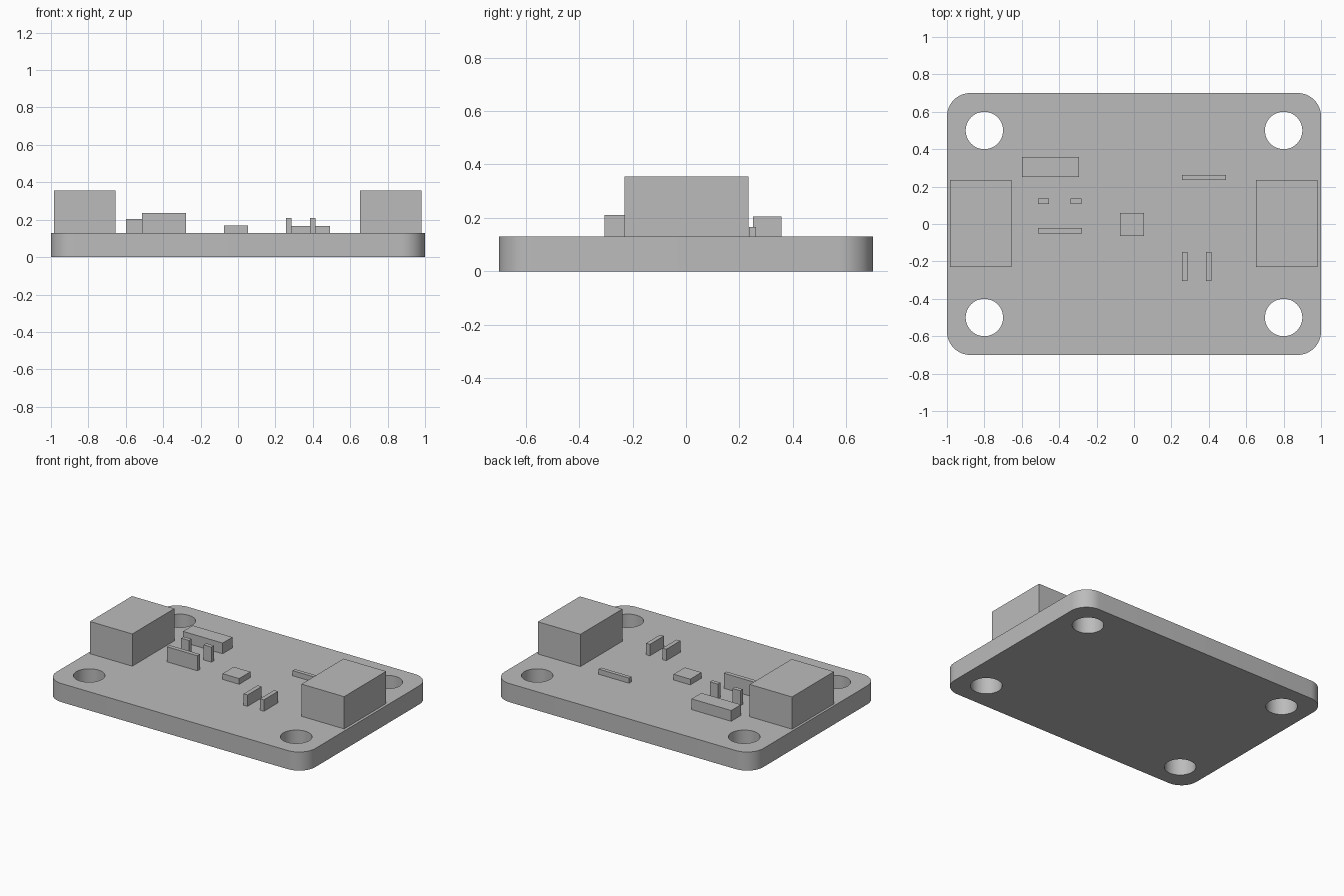
import bpy, bmesh
from math import cos, sin, pi

cube = bpy.data.objects.get("Cube")
if cube:
    bpy.data.objects.remove(cube, do_unlink=True)

# One plain grey for everything
grey = bpy.data.materials.new("light grey")
grey.use_nodes = True
colour = (0.5, 0.5, 0.5, 1)
grey.diffuse_color = colour
next(n for n in grey.node_tree.nodes if n.type == 'BSDF_PRINCIPLED').inputs["Base Color"].default_value = colour

BOARD_TOP = 0.13


def finish(name, bm):
    bmesh.ops.recalc_face_normals(bm, faces=bm.faces)
    mesh = bpy.data.meshes.new(name)
    bm.to_mesh(mesh)
    bm.free()
    mesh.materials.append(grey)
    obj = bpy.data.objects.new(name, mesh)
    bpy.context.collection.objects.link(obj)
    return obj


def arc(cx, cy, r, start, sweep, steps):
    return [(cx + r * cos(start + sweep * i / steps),
             cy + r * sin(start + sweep * i / steps)) for i in range(steps + 1)]


def block(name, x0, x1, y0, y1, top):
    """Box standing on the board."""
    bm = bmesh.new()
    bmesh.ops.create_cube(bm, size=1)
    bmesh.ops.scale(bm, vec=(x1 - x0, y1 - y0, top - BOARD_TOP), verts=bm.verts)
    bmesh.ops.translate(bm, vec=((x0 + x1) / 2, (y0 + y1) / 2, (top + BOARD_TOP) / 2), verts=bm.verts)
    return finish(name, bm)


# Board: rounded rectangle outline with four round mounting holes
RADIUS = 0.125
outline = []
for i, (sx, sy) in enumerate([(1, 1), (-1, 1), (-1, -1), (1, -1)]):
    outline += arc(sx * (1 - RADIUS), sy * (0.7 - RADIUS), RADIUS, i * pi / 2, pi / 2, 12)
loops = [outline]
for sx in (-1, 1):
    for sy in (-1, 1):
        loops.append(arc(sx * 0.8, sy * 0.5, 0.1, 0, 2 * pi, 48)[:-1])

bm = bmesh.new()
edges = []
for loop in loops:
    verts = [bm.verts.new((x, y, 0)) for x, y in loop]
    edges += [bm.edges.new((verts[i - 1], verts[i])) for i in range(len(verts))]
bmesh.ops.triangle_fill(bm, edges=edges, use_beauty=True, normal=(0, 0, 1))
extruded = bmesh.ops.extrude_face_region(bm, geom=bm.faces[:], use_keep_orig=True)
bmesh.ops.translate(bm, vec=(0, 0, BOARD_TOP),
                    verts=[g for g in extruded["geom"] if isinstance(g, bmesh.types.BMVert)])
board = finish("board", bm)
bpy.context.view_layer.objects.active = board
board.select_set(True)
bpy.ops.object.shade_smooth_by_angle(angle=pi / 6)
board.select_set(False)

# Large end connectors
block("right_connector", -0.983, -0.656, -0.23, 0.234, 0.355)
block("left_connector", 0.652, 0.981, -0.23, 0.234, 0.355)

# Regulator with its bar and two small pins
block("regulator", -0.6, -0.294, 0.25, 0.358, 0.205)
block("tall_bar", -0.514, -0.278, -0.05, -0.021, 0.235)
for side, x in (("right", -0.514), ("left", -0.34)):
    block(side + "_pin", x, x + 0.06, 0.107, 0.135, 0.235)

# Central chip
block("chip", -0.075, 0.054, -0.064, 0.06, 0.17)

# Low rear strip and the pair of upright plates
block("low_strip", 0.257, 0.492, 0.235, 0.262, 0.166)
for side, x in (("right", 0.257), ("left", 0.384)):
    block(side + "_plate", x, x + 0.03, -0.305, -0.15, 0.21)
